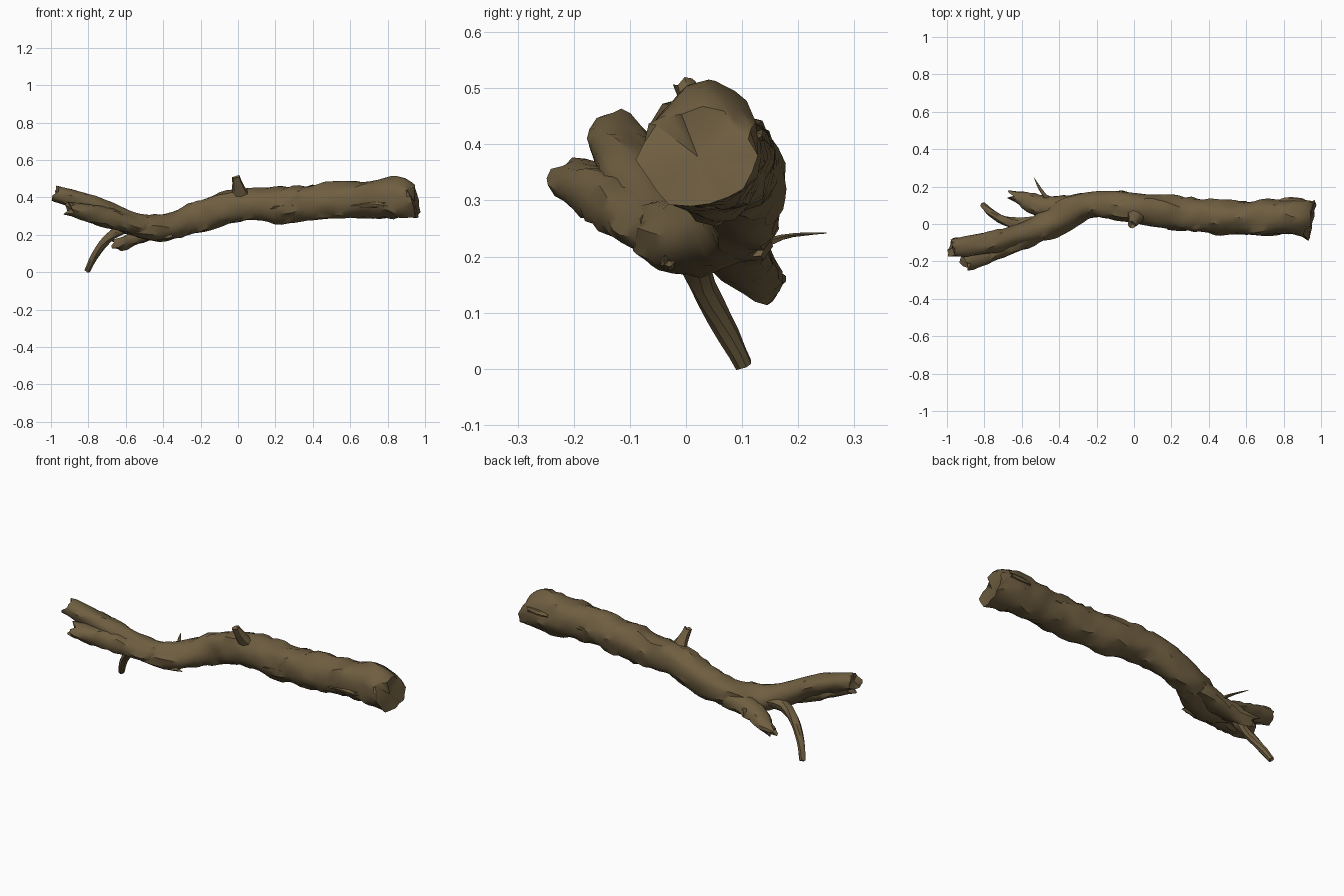
import bpy, bmesh, math
from mathutils import Vector, noise

if "Cube" in bpy.data.objects:
    bpy.data.objects.remove(bpy.data.objects["Cube"])

bark = bpy.data.materials.new("brown_bark")
bark.diffuse_color = (0.158, 0.112, 0.052, 1)
bark.use_nodes = True
bark.node_tree.nodes["Principled BSDF"].inputs["Base Color"].default_value = bark.diffuse_color


def spline(st, step):
    """Smooth interpolation through stations (x, y, z, side radius, up radius)."""
    out = []
    for i in range(len(st) - 1):
        p = [st[max(0, min(len(st) - 1, i + k))] for k in (-1, 0, 1, 2)]
        n = max(2, round(math.dist(p[1][:3], p[2][:3]) / step))
        for j in range(n):
            t = j / n
            out.append([0.5 * (2 * b + (c - a) * t + (2 * a - 5 * b + 4 * c - d) * t * t
                               + (3 * b - a - 3 * c + d) * t ** 3)
                        for a, b, c, d in zip(*p)])
    out.append(list(st[-1]))
    return out


def buried(ob, co):
    """True where a point lies inside the given closed part."""
    ok, near, normal, _ = ob.closest_point_on_mesh(co)
    return ok and (co - near).dot(normal) < -0.004


def limb(name, stations, sides=14, rough=0.2, jag=0.03, step=0.035, seed=0.0,
         sink=0.5, slant=0.0, host=None):
    """Knobbly tube with flaky bark and broken ends, trimmed where it enters its host."""
    rings = spline(stations, step)
    pts = [Vector(r[:3]) for r in rings]
    bm = bmesh.new()
    loops, last = [], len(pts) - 1
    for i, (p, r) in enumerate(zip(pts, rings)):
        tan = (pts[min(i + 1, last)] - pts[max(i - 1, 0)]).normalized()
        side = tan.cross(Vector((0, 0, 1))).normalized()
        up = side.cross(tan)
        loop = []
        for k in range(sides):
            a = 2 * math.pi * (k + 0.5 * math.sin(i * 0.7)) / sides
            c, s = math.cos(a), math.sin(a)
            dent = noise.noise(Vector((p.x * 5 + seed, c * 1.3, s * 1.3)))
            flake = noise.noise(Vector((p.x * 11 + seed, c * 2.6 + 7, s * 2.6)))
            f = 1 + rough * (0.7 * dent + (0.5 if flake > 0.22 else 0.45 * flake))
            v = p + (side * c * r[3] + up * s * r[4]) * f
            v.x -= slant * s * max(0, 1 - i / 5)      # slanting cut at the first end
            if i in (0, last):
                v += tan * jag * noise.noise(Vector((c * 2 + seed, s * 2, i + 0.5))) * 1.6
            loop.append(bm.verts.new(v))
        loops.append(loop)
    for a, b in zip(loops, loops[1:]):
        for k in range(sides):
            n = (k + 1) % sides
            bm.faces.new((a[k], a[n], b[n], b[k]))
    # sunken broken ends
    for loop, q in ((loops[0], pts[1]), (loops[-1], pts[-2])):
        mid = sum((v.co for v in loop), Vector()) / sides
        hub = bm.verts.new(mid.lerp(q, sink))
        for k in range(sides):
            bm.faces.new((loop[k], loop[(k + 1) % sides], hub))
    bmesh.ops.recalc_face_normals(bm, faces=bm.faces)
    if host:
        hidden = [f for f in bm.faces if all(buried(host, v.co) for v in f.verts)]
        bmesh.ops.delete(bm, geom=hidden, context='FACES')
    me = bpy.data.meshes.new(name)
    bm.to_mesh(me)
    bm.free()
    me.materials.append(bark)
    ob = bpy.data.objects.new(name, me)
    bpy.context.collection.objects.link(ob)
    bpy.ops.object.select_all(action='DESELECT')
    ob.select_set(True)
    bpy.context.view_layer.objects.active = ob
    bpy.ops.object.shade_smooth_by_angle(angle=math.radians(38))
    bpy.context.view_layer.update()
    return ob


# main log, running on into the upper front prong
trunk = limb("trunk", [
    (0.945, 0.02, 0.378, 0.098, 0.085), (0.85, 0.038, 0.397, 0.102, 0.102),
    (0.6, 0.033, 0.385, 0.09, 0.095), (0.3, 0.05, 0.365, 0.09, 0.094),
    (0, 0.085, 0.355, 0.083, 0.087), (-0.2, 0.105, 0.30, 0.07, 0.086),
    (-0.33, 0.067, 0.255, 0.084, 0.074), (-0.45, 0.0, 0.235, 0.075, 0.067),
    (-0.58, -0.05, 0.268, 0.059, 0.061), (-0.75, -0.095, 0.35, 0.054, 0.05),
    (-0.9, -0.12, 0.40, 0.052, 0.046), (-0.98, -0.128, 0.42, 0.046, 0.043)],
    sides=18, rough=0.19, jag=0.02, seed=3.1, sink=0.2, slant=0.035)

# lower front prong, hugging the upper one
limb("lower_prong", [
    (-0.5, -0.04, 0.24, 0.05, 0.05), (-0.65, -0.10, 0.278, 0.056, 0.052),
    (-0.8, -0.16, 0.318, 0.062, 0.046), (-0.905, -0.20, 0.342, 0.05, 0.034)],
    sides=12, rough=0.22, jag=0.025, seed=8.4, host=trunk)

# short broken branch at the back
stub = limb("back_stub", [
    (-0.34, 0.10, 0.245, 0.05, 0.05), (-0.45, 0.085, 0.215, 0.066, 0.046),
    (-0.55, 0.108, 0.185, 0.054, 0.038), (-0.60, 0.135, 0.16, 0.036, 0.036),
    (-0.655, 0.155, 0.15, 0.022, 0.03)],
    sides=12, rough=0.3, jag=0.03, seed=5.7, host=trunk)

# curved branch reaching the ground
limb("ground_branch", [
    (-0.5, -0.0, 0.235, 0.045, 0.038), (-0.62, 0.005, 0.232, 0.031, 0.03),
    (-0.7, 0.02, 0.175, 0.024, 0.024), (-0.765, 0.06, 0.09, 0.021, 0.021),
    (-0.806, 0.102, 0.007, 0.016, 0.016)],
    sides=8, rough=0.12, jag=0.004, seed=1.9, host=trunk)

# upright stub on top of the log
limb("top_knob", [
    (0.012, 0.065, 0.39, 0.055, 0.04), (0.0, 0.025, 0.455, 0.034, 0.026),
    (-0.012, -0.002, 0.506, 0.02, 0.02)],
    sides=8, rough=0.2, jag=0.008, seed=6.2, host=trunk)

# thin twig
limb("twig", [
    (-0.45, 0.12, 0.215, 0.014, 0.012), (-0.49, 0.17, 0.234, 0.010, 0.005),
    (-0.515, 0.21, 0.24, 0.006, 0.003), (-0.535, 0.25, 0.242, 0.001, 0.001)],
    sides=6, rough=0.1, jag=0.0, step=0.02, seed=2.5, host=stub)

# loose bark flakes along the log: (x, y, z, length)
for i, (x, y, z, ln) in enumerate([
        (0.8, 0.035, 0.478, 0.16), (0.42, 0.03, 0.443, 0.14), (0.08, 0.10, 0.428, 0.15),
        (0.7, -0.046, 0.36, 0.18), (0.25, -0.02, 0.35, 0.16), (0.1, 0.012, 0.335, 0.12),
        (0.84, 0.125, 0.42, 0.12), (0.5, 0.108, 0.39, 0.18), (-0.12, 0.15, 0.34, 0.16),
        (-0.42, -0.03, 0.19, 0.14)]):
    limb("bark_flake_%d" % (i + 1), [
        (x - ln / 2, y, z - 0.006, 0.010, 0.006), (x, y, z, 0.019, 0.016),
        (x + ln / 2, y, z + 0.003, 0.012, 0.012)],
        sides=7, rough=0.3, jag=0.02, seed=i * 1.7, host=trunk)
